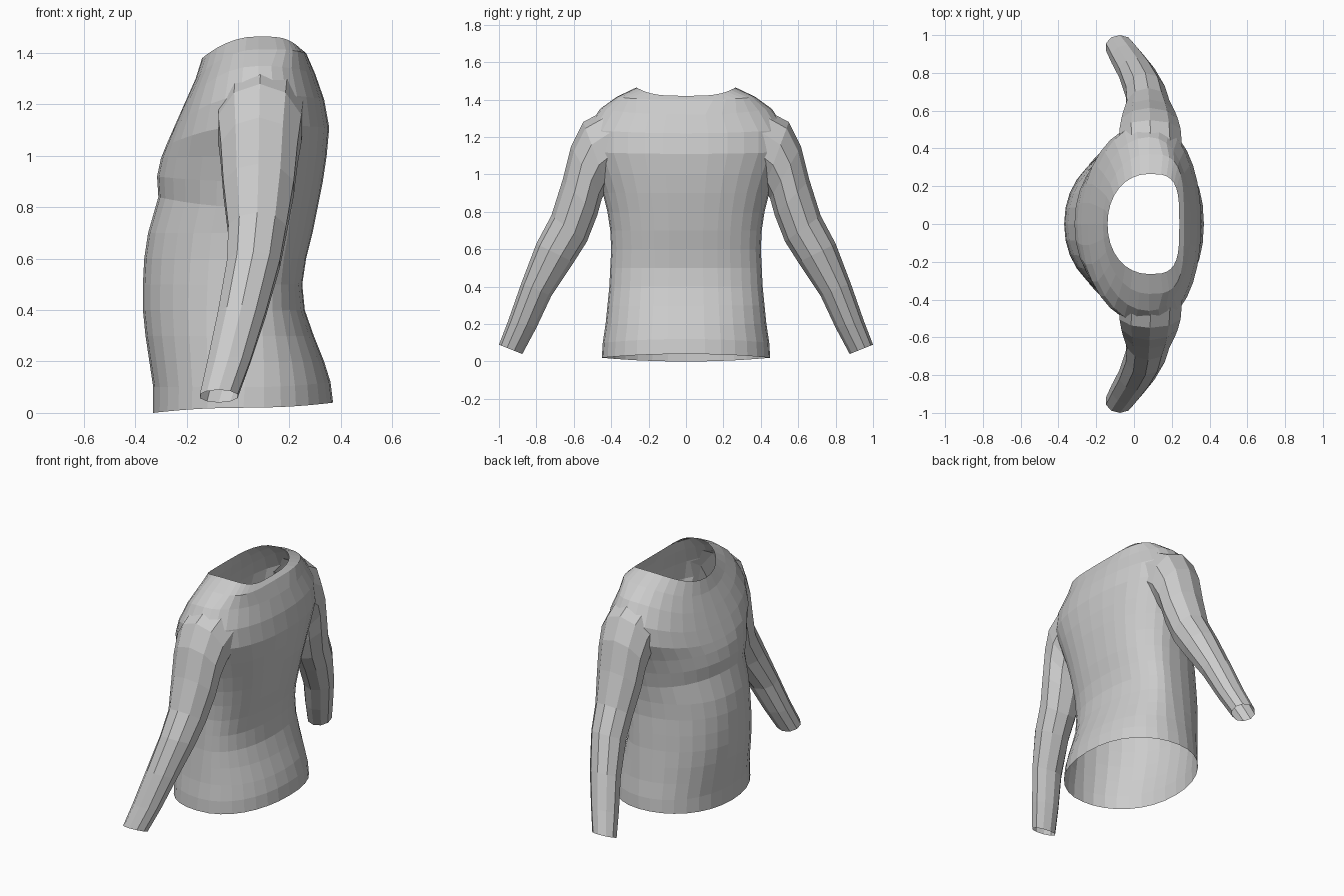
import bpy
import bmesh
from math import cos, sin, tau
from mathutils import Vector

old = bpy.data.objects.get("Cube")
if old:
    bpy.data.objects.remove(old, do_unlink=True)

fabric = bpy.data.materials.new("grey fabric")
fabric.use_nodes = True
fabric.diffuse_color = (0.6, 0.6, 0.6, 1)
fabric.node_tree.nodes["Principled BSDF"].inputs["Base Color"].default_value = (0.6, 0.6, 0.6, 1)

CAP = 1  # temporary slot marking the openings


def power(value, exponent):
    """Signed power, used for squarish ellipses."""
    return abs(value) ** exponent * (1 if value >= 0 else -1)


def loft(name, rings):
    """Join equal rings into a closed tube whose end fans are marked as caps."""
    bm = bmesh.new()
    loops = [[bm.verts.new(point) for point in ring] for ring in rings]
    count = len(loops[0])
    for low, high in zip(loops, loops[1:]):
        for i in range(count):
            j = (i + 1) % count
            bm.faces.new((low[i], low[j], high[j], high[i]))
    for loop in (loops[0], loops[-1]):
        middle = bm.verts.new(sum((v.co for v in loop), Vector()) / count)
        for i in range(count):
            face = bm.faces.new((loop[i], loop[(i + 1) % count], middle))
            face.material_index = CAP
    bmesh.ops.recalc_face_normals(bm, faces=bm.faces)
    mesh = bpy.data.meshes.new(name)
    bm.to_mesh(mesh)
    bm.free()
    for _ in range(2):
        mesh.materials.append(fabric)
    obj = bpy.data.objects.new(name, mesh)
    bpy.context.collection.objects.link(obj)
    return obj


def torso_ring(front_z, side_z, back_z, front_x, back_x, half_width, sides=32):
    """Cross-section whose height may differ at the chest, sides and back."""
    middle_x = 0.02 + 0.06 * min(1, side_z)
    squareness = 3.5 if side_z > 1.4 else 2.2
    ring = []
    for i in range(sides):
        c, s = cos(tau * i / sides), sin(tau * i / sides)
        end_x, end_z = (back_x, back_z) if c > 0 else (front_x, front_z)
        exponent = 2 / squareness if c > 0 else 0.95
        ring.append(Vector((middle_x + (end_x - middle_x) * abs(c) ** exponent,
                            half_width * power(s, exponent),
                            side_z + (end_z - side_z) * c * c)))
    return ring


def sleeve_ring(outer, inner, front_x, back_x, side, sides=10):
    """Cross-section between an outer and an inner (y, z) point."""
    ring = []
    for i in range(sides):
        c, s = cos(tau * i / sides), sin(tau * i / sides)
        y, z = [(a + b) / 2 + (a - b) / 2 * c for a, b in zip(outer, inner)]
        x = (front_x + back_x) / 2 + (back_x - front_x) / 2 * s * 1.03
        ring.append(Vector((x, side * y, z)))
    return ring


# Torso: chest, side and back heights, chest and back depth, half width
torso_rows = [
    (0.0, 0.02, 0.04, -0.33, 0.37, 0.45),
    (0.1, 0.1, 0.12, -0.33, 0.36, 0.445),
    (0.2, 0.2, 0.2, -0.345, 0.335, 0.43),
    (0.3, 0.3, 0.3, -0.36, 0.295, 0.42),
    (0.4, 0.4, 0.4, -0.37, 0.26, 0.41),
    (0.5, 0.5, 0.5, -0.37, 0.25, 0.405),
    (0.6, 0.6, 0.6, -0.365, 0.265, 0.4),
    (0.7, 0.7, 0.7, -0.35, 0.29, 0.405),
    (0.84, 0.8, 0.8, -0.31, 0.31, 0.42),
    (0.92, 0.9, 0.9, -0.315, 0.33, 0.445),
    (0.99, 1.0, 1.0, -0.3, 0.345, 0.48),
    (1.04, 1.12, 1.11, -0.28, 0.355, 0.53),
    (1.12, 1.24, 1.22, -0.245, 0.335, 0.53),
    (1.21, 1.35, 1.32, -0.205, 0.3, 0.46),
    (1.3, 1.415, 1.4, -0.165, 0.265, 0.37),
    (1.38, 1.465, 1.42, -0.14, 0.24, 0.265),
]
shirt = loft("shirt", [torso_ring(*row) for row in torso_rows])

# Sleeves: outer and inner edge, front and back depth
sleeve_rows = [
    ((0.4, 1.36), (0.36, 1.0), -0.08, 0.26),
    ((0.55, 1.28), (0.42, 0.93), -0.08, 0.25),
    ((0.615, 1.15), (0.45, 0.87), -0.07, 0.235),
    ((0.66, 0.97), (0.475, 0.78), -0.06, 0.22),
    ((0.72, 0.78), (0.53, 0.64), -0.04, 0.19),
    ((0.8, 0.63), (0.6, 0.53), -0.045, 0.165),
    ((0.88, 0.42), (0.72, 0.35), -0.08, 0.11),
    ((0.95, 0.22), (0.8, 0.18), -0.12, 0.05),
    ((1.0, 0.09), (0.875, 0.04), -0.15, 0.0),
]
sleeves = []
for side, name in ((1, "sleeve_a"), (-1, "sleeve_b")):
    sleeve = loft(name, [sleeve_ring(*row, side) for row in sleeve_rows])
    sleeve.hide_render = True
    join = shirt.modifiers.new(name, "BOOLEAN")
    join.operation = "UNION"
    join.solver = "EXACT"
    join.object = sleeve
    sleeves.append(sleeve)

# Sew the sleeves on, then open the neck, hem and cuffs
bpy.context.view_layer.update()
graph = bpy.context.evaluated_depsgraph_get()
sewn = bpy.data.meshes.new_from_object(shirt.evaluated_get(graph))
shirt.modifiers.clear()
for sleeve in sleeves:
    bpy.data.objects.remove(sleeve, do_unlink=True)
bm = bmesh.new()
bm.from_mesh(sewn)
openings = [face for face in bm.faces if face.material_index == CAP]
bmesh.ops.delete(bm, geom=openings, context="FACES")
bmesh.ops.remove_doubles(bm, verts=bm.verts, dist=0.002)
bm.to_mesh(sewn)
bm.free()
sewn.materials.clear()
sewn.materials.append(fabric)
shirt.data = sewn
